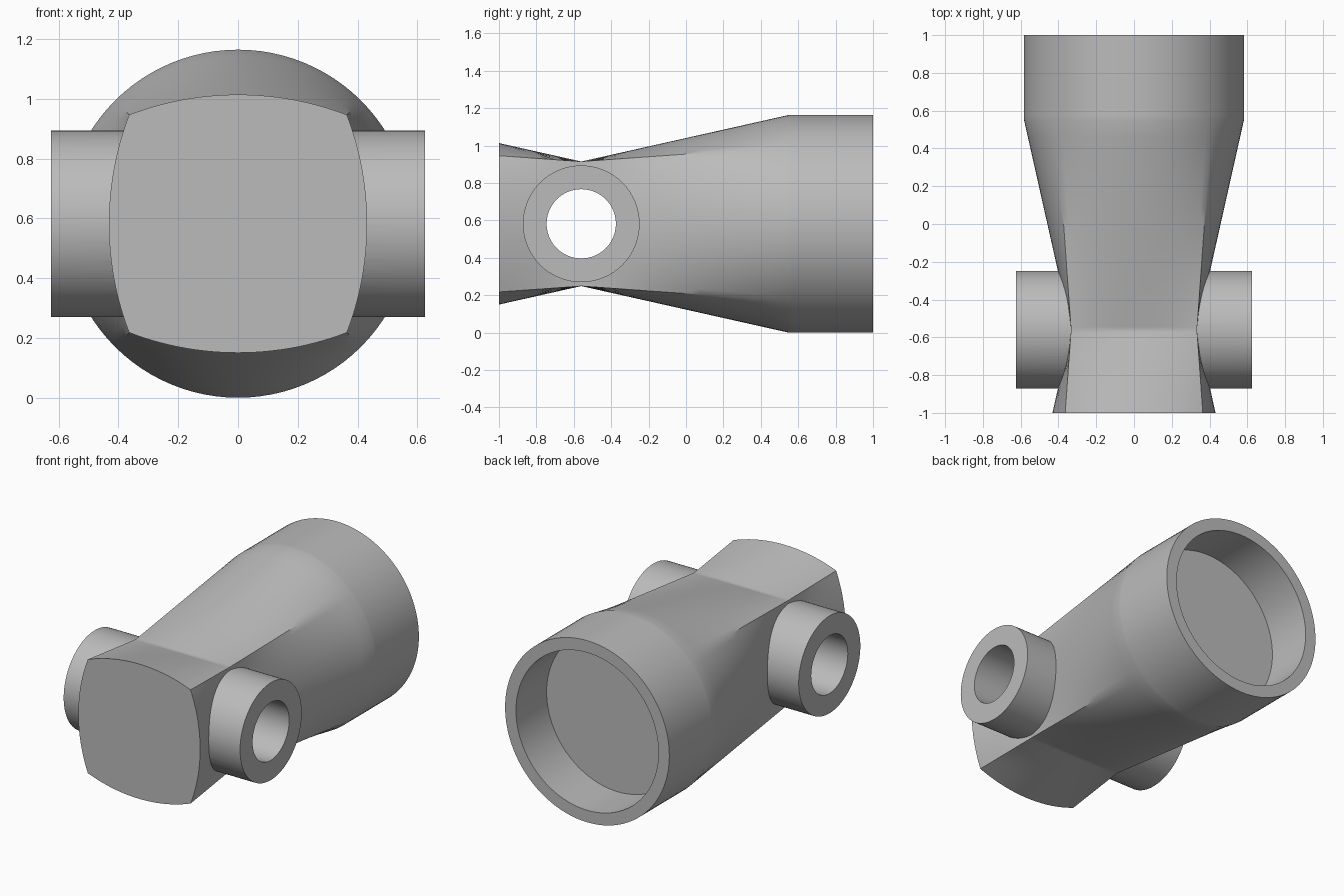
import bpy, bmesh
from math import sin, cos, pi, radians
from mathutils import Matrix

if "Cube" in bpy.data.objects:
    bpy.data.objects.remove(bpy.data.objects["Cube"])

SIDES = 96
RADIUS = 0.582          # round rear end
NECK = 0.333            # half width of the square waist
NECK_Y, ROUND_Y = -0.56, 0.55
CENTRE_Z = RADIUS

grey = bpy.data.materials.new("mid grey")
grey.use_nodes = True
grey.diffuse_color = (0.5, 0.5, 0.5, 1)
grey.node_tree.nodes["Principled BSDF"].inputs["Base Color"].default_value = (0.5, 0.5, 0.5, 1)


def add_object(name, bm):
    bmesh.ops.recalc_face_normals(bm, faces=bm.faces)
    mesh = bpy.data.meshes.new(name)
    bm.to_mesh(mesh)
    bm.free()
    mesh.materials.append(grey)
    obj = bpy.data.objects.new(name, mesh)
    bpy.context.collection.objects.link(obj)
    return obj


def cylinder(name, radius, length, centre, axis):
    bm = bmesh.new()
    turn = Matrix.Rotation(radians(90), 4, "Y" if axis == "X" else "X")
    bmesh.ops.create_cone(bm, cap_ends=True, segments=SIDES, radius1=radius,
                          radius2=radius, depth=length,
                          matrix=Matrix.Translation(centre) @ turn)
    return add_object(name, bm)


def section_point(i, blend):
    """Point on a section that changes from square (0) to circle (1)."""
    quarter, step = divmod(i, SIDES // 4)
    f = step / (SIDES // 4)
    a = -pi / 4 + f * pi / 2
    u = NECK + (RADIUS * cos(a) - NECK) * blend
    side = NECK * (2 * f - 1)
    v = side + (RADIUS * sin(a) - side) * blend
    q = quarter * pi / 2
    return u * cos(q) - v * sin(q), u * sin(q) + v * cos(q)


# Lofted body: flared front, square waist, round rear
stations = [-1, -0.85, -0.7, -0.575, NECK_Y, -0.545]
stations += [-0.4 + 0.095 * k for k in range(10)] + [ROUND_Y, 0.57, 1]
bm = bmesh.new()
rings = []
for y in stations:
    t = min(abs(y - NECK_Y) / (ROUND_Y - NECK_Y), 1)
    points = [section_point(i, t) for i in range(SIDES)]
    rings.append([bm.verts.new((x, y, CENTRE_Z + z)) for x, z in points])
for a, b in zip(rings, rings[1:]):
    for i in range(SIDES):
        j = (i + 1) % SIDES
        bm.faces.new((a[i], a[j], b[j], b[i]))
bm.faces.new(rings[0])
bm.faces.new(rings[-1])
body = add_object("pivot_body", bm)

# Side bosses, cross bore and rear socket
pivot = (0, NECK_Y, CENTRE_Z)
tools = [
    (cylinder("side_bosses", 0.312, 1.25, pivot, "X"), "UNION"),
    (cylinder("cross_bore", 0.185, 1.6, pivot, "X"), "DIFFERENCE"),
    (cylinder("rear_socket", 0.505, 0.62, (0, 1, CENTRE_Z), "Y"), "DIFFERENCE"),
]
bpy.context.view_layer.objects.active = body
for tool, operation in tools:
    mod = body.modifiers.new(tool.name, "BOOLEAN")
    mod.object = tool
    mod.operation = operation
    mod.solver = "EXACT"
    bpy.ops.object.modifier_apply(modifier=mod.name)
    bpy.data.objects.remove(tool)

for obj in bpy.context.selected_objects:
    obj.select_set(False)
body.select_set(True)
bpy.ops.object.shade_smooth_by_angle(angle=radians(30))
